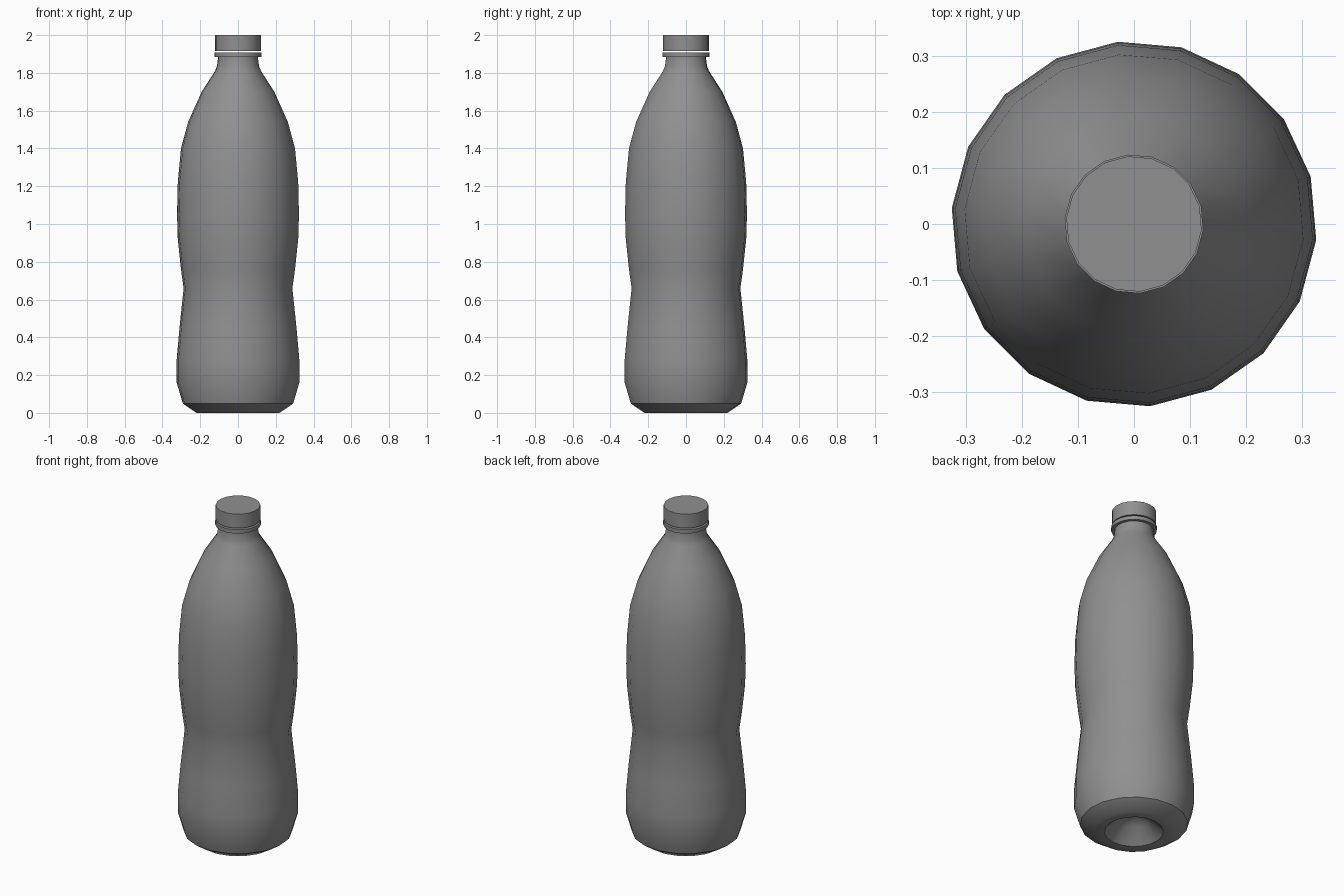
import bpy, bmesh, math

if "Cube" in bpy.data.objects:
    bpy.data.objects.remove(bpy.data.objects["Cube"])

SIDES = 18
TURN = math.radians(-5)

# Dark grey used on every part
grey = bpy.data.materials.new("dark_grey")
grey.diffuse_color = (0.28, 0.28, 0.28, 1)
grey.use_nodes = True
grey.node_tree.nodes["Principled BSDF"].inputs["Base Color"].default_value = grey.diffuse_color


def lathe(name, profile, angle=37, closed=False):
    """Spin (radius, z) points around z; radius 0 becomes a single pole."""
    bm = bmesh.new()
    rings = []
    for r, z in profile:
        if r == 0:
            rings.append([bm.verts.new((0, 0, z))] * SIDES)
        else:
            rings.append([bm.verts.new((r * math.cos(TURN + i * math.tau / SIDES),
                                        r * math.sin(TURN + i * math.tau / SIDES), z))
                          for i in range(SIDES)])
    pairs = list(zip(rings, rings[1:]))
    if closed:
        pairs.append((rings[-1], rings[0]))
    for a, b in pairs:
        for i in range(SIDES):
            j = (i + 1) % SIDES
            bm.faces.new(list(dict.fromkeys((a[i], a[j], b[j], b[i]))))
    bmesh.ops.recalc_face_normals(bm, faces=bm.faces)
    mesh = bpy.data.meshes.new(name)
    bm.to_mesh(mesh)
    bm.free()
    mesh.materials.append(grey)
    obj = bpy.data.objects.new(name, mesh)
    bpy.context.collection.objects.link(obj)
    bpy.ops.object.select_all(action='DESELECT')
    obj.select_set(True)
    bpy.context.view_layer.objects.active = obj
    bpy.ops.object.shade_smooth_by_angle(angle=math.radians(angle))
    return obj


# Bottle body: recessed base, waisted grip, shoulder and neck
lathe("bottle_body", [
    (0, 0.12), (0.08, 0.075), (0.16, 0.0), (0.22, 0.0), (0.293, 0.049),
    (0.326, 0.16), (0.326, 0.28), (0.311, 0.45), (0.289, 0.66), (0.303, 0.76),
    (0.32, 0.92), (0.324, 1.05), (0.32, 1.22), (0.303, 1.40), (0.265, 1.54),
    (0.193, 1.70), (0.122, 1.81), (0.112, 1.835), (0.106, 1.88), (0.106, 1.908), (0, 1.908),
])

# Tamper ring below the cap
lathe("tamper_ring", [(0.104, 1.885), (0.124, 1.885), (0.124, 1.908),
                      (0.104, 1.908)], closed=True)

# Screw cap
lathe("screw_cap", [(0, 1.916), (0.121, 1.916), (0.121, 2.0), (0, 2.0)])
